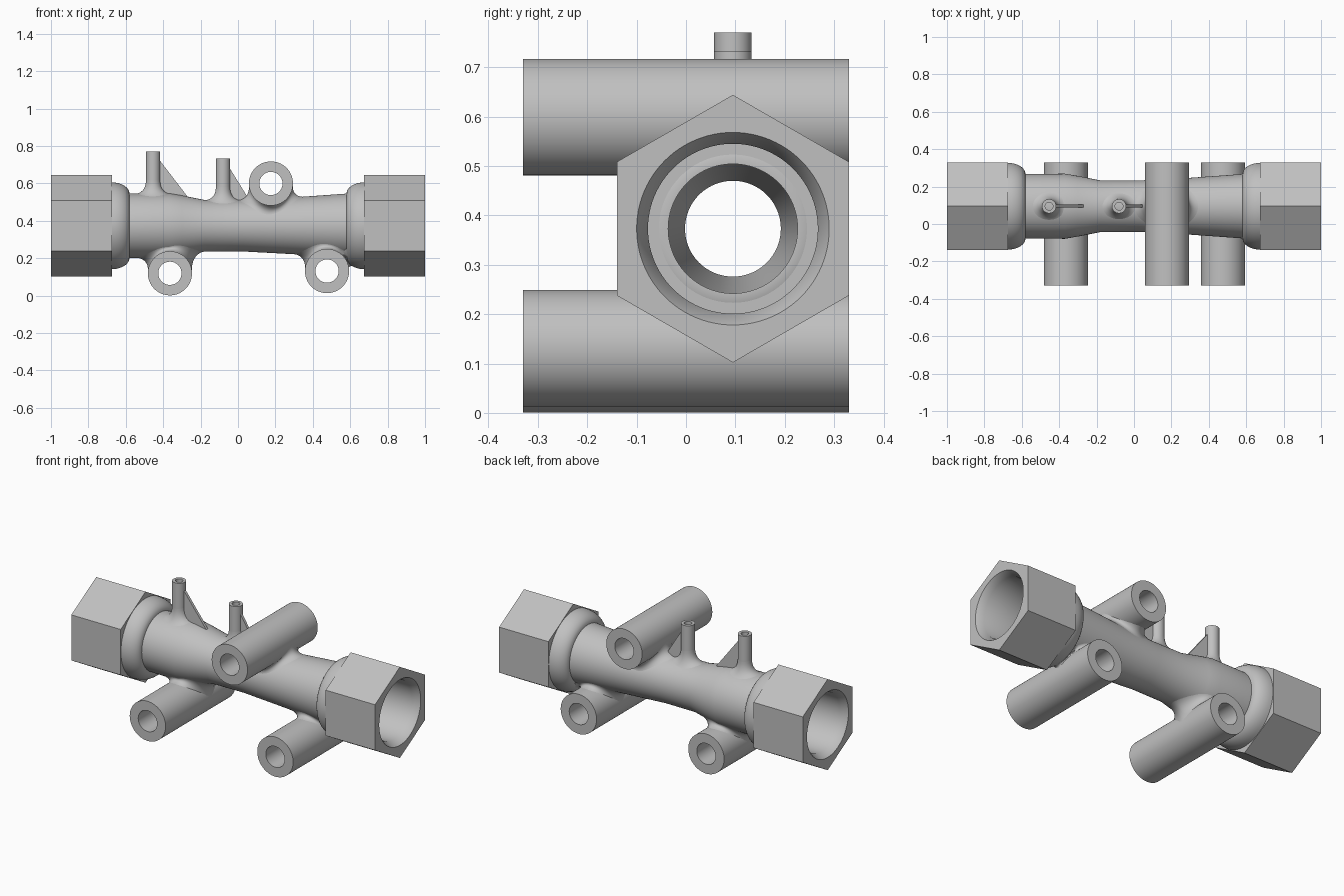
import bpy, bmesh, math
from mathutils import Matrix, Vector

old = bpy.data.objects.get("Cube")
if old:
    bpy.data.objects.remove(old, do_unlink=True)

AXIS_Y, AXIS_Z = 0.095, 0.373
HEX_R = 0.271
TUBE_R, TUBE_BORE = 0.118, 0.062
TAP_R, TAP_BORE = 0.038, 0.021

metal = bpy.data.materials.new("light grey metal")
metal.use_nodes = True
GREY = (0.53, 0.53, 0.53, 1)
metal.diffuse_color = GREY
metal.node_tree.nodes["Principled BSDF"].inputs["Base Color"].default_value = GREY


def finish(name, bm, smooth=True):
    bmesh.ops.recalc_face_normals(bm, faces=bm.faces)
    mesh = bpy.data.meshes.new(name)
    bm.to_mesh(mesh)
    bm.free()
    obj = bpy.data.objects.new(name, mesh)
    bpy.context.collection.objects.link(obj)
    mesh.materials.append(metal)
    if smooth:
        bpy.ops.object.select_all(action='DESELECT')
        obj.select_set(True)
        bpy.context.view_layer.objects.active = obj
        bpy.ops.object.shade_smooth_by_angle(angle=math.radians(30))
    return obj


def skin(bm, rings, closed):
    """Bridge equal rings of vertices with quads."""
    n = len(rings[0])
    pairs = list(zip(rings, rings[1:]))
    if closed:
        pairs.append((rings[-1], rings[0]))
    for a, b in pairs:
        for i in range(n):
            j = (i + 1) % n
            bm.faces.new((a[i], a[j], b[j], b[i]))


def lathe(name, profile, direction, origin, segments=96):
    """Spin a closed (distance, radius) profile; radius 'hex' gives a hexagon ring."""
    bm = bmesh.new()
    turn = {'X': lambda d, u, v: (d, u, v),
            'Y': lambda d, u, v: (u, d, v),
            'Z': lambda d, u, v: (u, v, d)}[direction]
    rings = []
    for d, r in profile:
        ring = []
        for i in range(segments):
            a = math.tau * i / segments
            rad = r
            if r == 'hex':
                off = a % (math.pi / 3) - math.pi / 6
                rad = HEX_R * math.cos(math.pi / 6) / math.cos(off)
            p = turn(d, rad * math.sin(a), rad * math.cos(a))
            ring.append(bm.verts.new(Vector(p) + Vector(origin)))
        rings.append(ring)
    skin(bm, rings, True)
    return finish(name, bm)


# Main body: outer waist with flared ends, inner converging bore
FLARE = [(0.675 - 0.095 * math.sin(t), 0.232 - 0.06 * (1 - math.cos(t)))
         for t in (math.pi / 2 * k / 8 for k in range(9))]
outer = [(-x, r) for x, r in FLARE]
outer += [(-0.37, 0.174), (-0.30, 0.162), (-0.18, 0.138), (0.02, 0.137), (0.30, 0.152)]
outer += FLARE[::-1]
bore = [(0.72, 0.150), (0.72, 0.132), (0.10, 0.097), (-0.20, 0.097), (-0.72, 0.132), (-0.72, 0.150)]
lathe("main_body", outer + bore, 'X', (0, AXIS_Y, AXIS_Z))

# Hexagonal sockets with a chamfered mouth
socket = [(0.675, 'hex'), (1.0, 'hex'), (1.0, 0.195), (0.96, 0.172),
          (0.72, 0.172), (0.72, 0.131), (0.675, 0.131)]
for side, s in (("left", 1), ("right", -1)):
    lathe(side + "_hex_socket", [(s * d, r) for d, r in socket], 'X', (0, AXIS_Y, AXIS_Z))


def body_radius(x):
    for (x0, r0), (x1, r1) in zip(outer, outer[1:]):
        if x0 <= x <= x1 and x1 > x0:
            return r0 + (r1 - r0) * (x - x0) / (x1 - x0)
    return outer[0][1]


def body_height(x, y, sign):
    r = body_radius(x)
    return AXIS_Z + sign * math.sqrt(max(r * r - y * y, 0))


def blend(name, cx, sign, radius, spread_x, spread_y, start):
    """Curved fillet from a part onto the body; start(dx, dy, z) gives the outer edge."""
    bm = bmesh.new()
    steps, n = 12, 72
    rings = [[] for _ in range(steps + 1)]
    for i in range(n):
        a = math.tau * i / n
        c, s = math.cos(a), math.sin(a)
        dx, dy = radius * c, radius * s
        corner = Vector((dx, dy, body_height(cx + dx, dy, sign)))
        first = start(dx, dy, corner.z)
        spread = spread_x * c * c + spread_y * s * s
        ex, ey = (radius + spread) * c, (radius + spread) * s
        last = Vector((ex, ey, body_height(cx + ex, ey, sign) - sign * 0.002))
        for k in range(steps + 1):
            t = k / steps
            p = first * (1 - t) ** 2 + corner * 2 * t * (1 - t) + last * t * t
            rings[k].append(bm.verts.new((cx + p.x, AXIS_Y + p.y, p.z)))
    skin(bm, rings, False)
    return finish(name, bm)


# Cross tubes and their blended necks
for name, cx, cz, sign in (("lower_right", -0.364, 0.119, -1),
                           ("lower_left", 0.476, 0.131, -1),
                           ("upper", 0.176, 0.599, 1)):
    ring = [(-0.33, TUBE_R), (0.33, TUBE_R), (0.33, TUBE_BORE), (-0.33, TUBE_BORE)]
    lathe(name + "_cross_tube", ring, 'Y', (cx, 0, cz))

    def on_tube(dx, dy, z, cz=cz, sign=sign):
        y = dy * (1 + 0.4 * abs(dy) / TUBE_R)
        rise = math.sqrt(max(TUBE_R ** 2 - dx * dx, 0))
        return Vector((dx, y, cz - sign * (rise - 0.001)))

    blend(name + "_tube_neck", cx, sign, TUBE_R - 0.001, 0.07, 0.02, on_tube)

# Small pressure taps with blended feet and stiffening ribs
for name, cx, top, rib_top, rib_end in (("right", -0.454, 0.77, 0.73, -0.27),
                                        ("centre", -0.08, 0.732, 0.69, 0.06)):
    floor = AXIS_Z + 0.135
    ring = [(floor, TAP_R), (top, TAP_R), (top, TAP_BORE), (floor, TAP_BORE)]
    lathe(name + "_tap", ring, 'Z', (cx, AXIS_Y, 0), 48)
    blend(name + "_tap_foot", cx, 1, TAP_R, 0.065, 0.06,
          lambda dx, dy, z: Vector((dx, dy, z + 0.075)))
    bm = bmesh.new()
    tap_x = cx + TAP_R - 0.008
    low = body_height(rib_end, 0, 1)
    shape = [(tap_x, rib_top), (rib_end, low), (rib_end, low - 0.02), (tap_x, low - 0.02)]
    face = bm.faces.new([bm.verts.new((x, AXIS_Y - 0.008, z)) for x, z in shape])
    side = bmesh.ops.extrude_face_region(bm, geom=[face])["geom"]
    bmesh.ops.translate(bm, vec=(0, 0.016, 0),
                        verts=[g for g in side if isinstance(g, bmesh.types.BMVert)])
    finish(name + "_tap_rib", bm, smooth=False)
